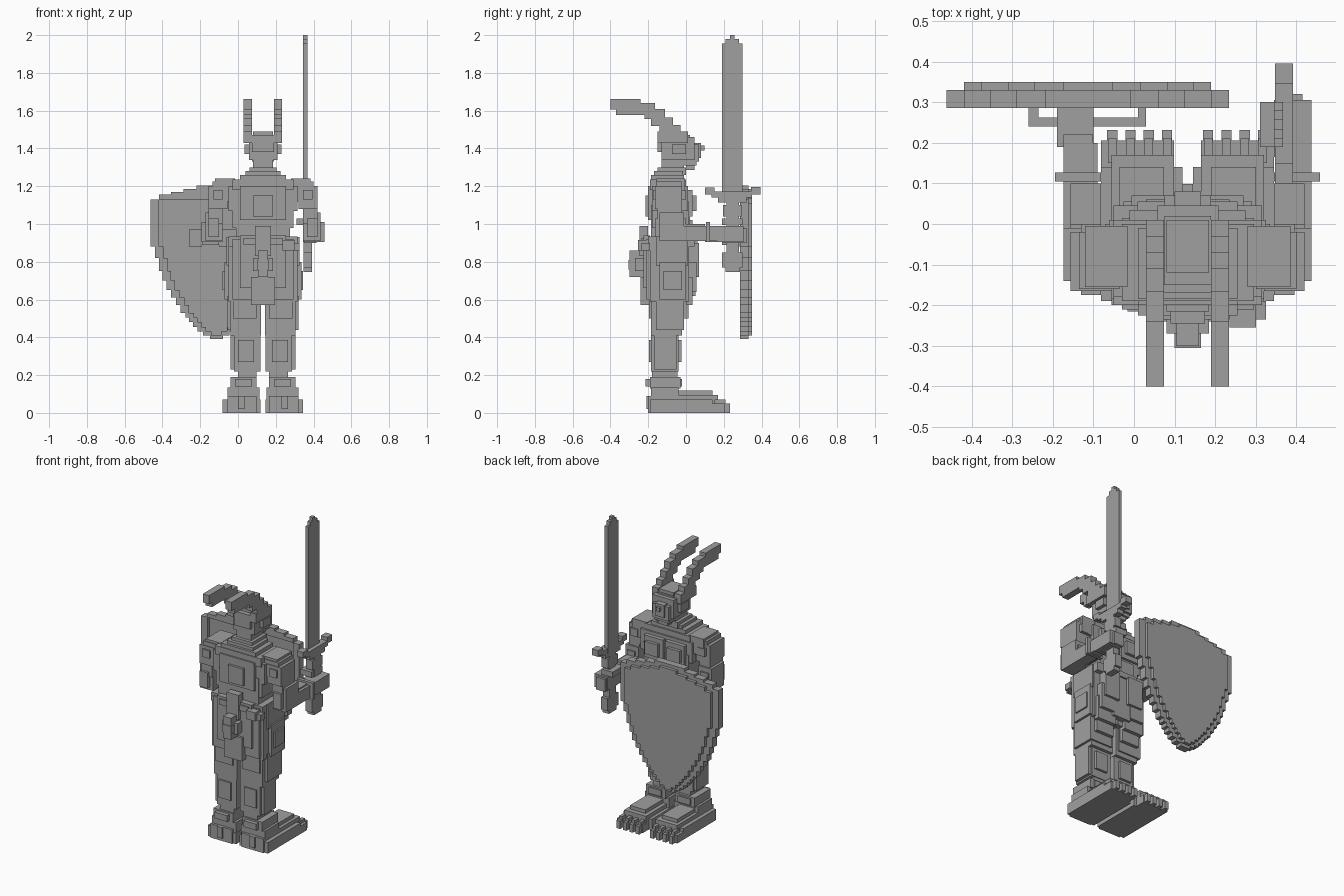
import bpy, bmesh
from mathutils import Vector

CX = 0.132  # mirror plane of the figure

steel = bpy.data.materials.new("plain grey")
steel.diffuse_color = (0.35, 0.35, 0.35, 1)


def part(name, boxes, mirror=False):
    """Blocky part made of boxes given as (x0, x1, y0, y1, z0, z1)."""
    bm = bmesh.new()
    boxes = list(boxes)
    if mirror:
        boxes += [(2 * CX - b[1], 2 * CX - b[0]) + tuple(b[2:]) for b in boxes]
    for x0, x1, y0, y1, z0, z1 in boxes:
        cube = bmesh.ops.create_cube(bm, size=1)["verts"]
        for v in cube:
            v.co = Vector(((x0 + x1) / 2 + v.co.x * (x1 - x0),
                           (y0 + y1) / 2 + v.co.y * (y1 - y0),
                           (z0 + z1) / 2 + v.co.z * (z1 - z0)))
    me = bpy.data.meshes.new(name)
    bm.to_mesh(me)
    bm.free()
    me.materials.append(steel)
    ob = bpy.data.objects.new(name, me)
    bpy.context.collection.objects.link(ob)
    return ob


# Feet with stepped insteps and four toes
foot = [(0.145, 0.345, -0.19, 0.14, 0, 0.07),
        (0.165, 0.32, -0.20, 0.14, 0.0, 0.09),
        (0.165, 0.345, 0.0, 0.205, 0, 0.05),
        (0.165, 0.32, -0.10, 0.17, 0.04, 0.095),
        (0.19, 0.30, -0.08, 0.14, 0.09, 0.118),
        (0.23, 0.265, -0.21, -0.18, 0.02, 0.09)]
foot += [(0.17 + i * 0.045, 0.195 + i * 0.045, 0.18, 0.232, 0, 0.05) for i in range(4)]
foot += [(0.172 + i * 0.045, 0.193 + i * 0.045, 0.15, 0.21, 0.04, 0.07) for i in range(4)]
part("feet", foot, True)

# Lower legs with ankle cuffs and calf plates
part("shins", [(0.15, 0.32, -0.185, -0.04, 0.07, 0.135),
               (0.165, 0.305, -0.19, -0.03, 0.13, 0.19),
               (0.19, 0.28, -0.215, -0.02, 0.14, 0.18),
               (0.165, 0.265, -0.18, -0.045, 0.18, 0.24),
               (0.145, 0.285, -0.185, -0.04, 0.22, 0.43),
               (0.165, 0.305, -0.17, -0.05, 0.23, 0.43),
               (0.18, 0.265, -0.195, -0.025, 0.27, 0.385)], True)

# Thighs with layered front plates
part("thighs", [(0.143, 0.305, -0.185, -0.02, 0.41, 0.60),
                (0.16, 0.32, -0.16, -0.01, 0.44, 0.62),
                (0.165, 0.29, -0.195, 0.012, 0.50, 0.66),
                (0.135, 0.315, -0.19, 0.015, 0.59, 0.92),
                (0.30, 0.335, -0.14, 0.0, 0.60, 0.80),
                (0.31, 0.345, -0.12, -0.02, 0.65, 0.75),
                (0.165, 0.30, 0.0, 0.035, 0.57, 0.72),
                (0.19, 0.29, 0.0, 0.055, 0.64, 0.80),
                (0.165, 0.27, 0.0, 0.07, 0.72, 0.90),
                (0.30, 0.325, -0.16, 0.01, 0.78, 0.93)], True)

# Back and front skirt flaps, belt and pouches
part("skirt", [(-0.03, 0.295, -0.21, -0.17, 0.60, 0.92),
               (0.01, 0.255, -0.225, -0.19, 0.66, 0.94),
               (0.07, 0.195, -0.24, -0.19, 0.57, 0.72),
               (0.07, 0.195, 0.0, 0.05, 0.62, 0.90)])
part("belt", [(-0.05, 0.315, -0.20, 0.045, 0.88, 0.935),
              (0.03, 0.235, -0.235, 0.06, 0.89, 0.925)])
part("back_buckle", [(0.08, 0.185, -0.27, -0.21, 0.75, 0.82),
                     (0.105, 0.16, -0.30, -0.21, 0.72, 0.86),
                     (0.10, 0.165, -0.305, -0.25, 0.76, 0.81),
                     (0.09, 0.175, -0.245, -0.20, 0.83, 0.99)])
part("side_pouch", [(0.235, 0.30, -0.255, -0.19, 0.86, 0.915),
                    (0.28, 0.325, -0.235, -0.19, 0.86, 0.90)])

# Torso, chest and back plates
part("torso", [(-0.01, 0.275, -0.185, 0.02, 0.90, 1.10),
               (-0.03, 0.295, -0.18, 0.015, 0.98, 1.12),
               (-0.05, 0.315, -0.18, 0.01, 1.07, 1.20),
               (-0.03, 0.295, -0.19, 0.0, 1.18, 1.235),
               (0.01, 0.255, -0.185, -0.01, 1.22, 1.26),
               (0.04, 0.225, -0.17, -0.015, 1.25, 1.28)])
part("chest_plates", [(0.14, 0.275, 0.0, 0.035, 1.04, 1.18),
                      (0.165, 0.255, 0.02, 0.055, 1.07, 1.15),
                      (0.135, 0.23, 0.0, 0.035, 0.93, 1.02)], True)
part("back_plates", [(0.01, 0.255, -0.20, -0.17, 1.02, 1.20),
                     (0.08, 0.185, -0.215, -0.18, 1.04, 1.15)])

# Upper arms and shoulder guards
part("shoulders", [(0.28, 0.385, -0.155, -0.005, 1.13, 1.24),
                   (0.30, 0.40, -0.16, -0.02, 1.12, 1.225),
                   (0.32, 0.42, -0.165, -0.02, 1.08, 1.20),
                   (0.345, 0.395, -0.175, 0.0, 1.13, 1.18)], True)
part("upper_arms", [(0.345, 0.42, -0.15, -0.02, 1.0, 1.12),
                    (0.345, 0.437, -0.14, -0.01, 0.91, 1.06),
                    (0.365, 0.42, -0.165, 0.0, 0.93, 1.03)], True)

# Forearms reach forward, with a cuff ring
part("forearms", [(0.365, 0.437, -0.04, 0.22, 0.91, 0.99),
                  (0.345, 0.42, -0.04, 0.10, 0.92, 1.0),
                  (0.345, 0.458, 0.105, 0.127, 0.905, 1.01)], True)
part("sword_hand", [(0.345, 0.437, 0.165, 0.305, 0.905, 0.99),
                    (0.31, 0.39, 0.19, 0.30, 0.995, 1.03),
                    (0.35, 0.415, 0.19, 0.32, 0.90, 0.98)])
part("shield_hand", [(-0.19, -0.10, 0.19, 0.285, 0.89, 0.985),
                     (-0.17, -0.09, 0.10, 0.20, 0.905, 0.99)])
part("shield_strap", [(-0.26, -0.19, 0.24, 0.262, 0.88, 0.97),
                      (-0.26, -0.235, 0.24, 0.31, 0.88, 0.97),
                      (-0.10, 0.03, 0.24, 0.262, 0.88, 0.97),
                      (0.01, 0.03, 0.24, 0.31, 0.88, 0.97)])

# Helmet and neck
part("neck", [(0.06, 0.205, -0.15, 0.0, 1.26, 1.30),
              (0.08, 0.185, -0.13, -0.01, 1.28, 1.36)])
part("helmet", [(0.058, 0.208, -0.13, 0.045, 1.34, 1.46),
                (0.075, 0.19, -0.15, 0.02, 1.38, 1.47),
                (0.08, 0.185, -0.12, 0.01, 1.44, 1.49),
                (0.035, 0.23, -0.075, 0.0, 1.37, 1.42),
                (0.08, 0.185, -0.02, 0.055, 1.31, 1.37),
                (0.10, 0.165, 0.0, 0.045, 1.285, 1.33),
                (0.075, 0.19, 0.02, 0.07, 1.33, 1.42),
                (0.12, 0.145, 0.05, 0.098, 1.39, 1.415),
                (0.10, 0.165, 0.03, 0.08, 1.35, 1.43)])

# Horns sweeping back from the helmet
horn_steps = [(-0.15, 0.01, 1.43, 1.49), (-0.14, -0.03, 1.48, 1.525),
              (-0.185, -0.07, 1.52, 1.565), (-0.22, -0.11, 1.555, 1.61),
              (-0.37, -0.165, 1.577, 1.64), (-0.40, -0.24, 1.607, 1.662)]
part("horns", [(0.19, 0.234) + s for s in horn_steps], True)

# Sword: stepped blade tip, cross guard, grip and pommel
part("blade", [(0.345, 0.367, 0.19, 0.30, 1.14, 1.955),
               (0.345, 0.367, 0.21, 0.28, 1.95, 1.98),
               (0.345, 0.367, 0.232, 0.257, 1.97, 2.0)])
part("sword_guard", [(0.347, 0.392, 0.135, 0.35, 1.14, 1.172),
                     (0.347, 0.392, 0.10, 0.15, 1.155, 1.192),
                     (0.347, 0.392, 0.345, 0.395, 1.155, 1.195),
                     (0.347, 0.392, 0.17, 0.32, 1.115, 1.15)])
part("sword_grip", [(0.347, 0.392, 0.215, 0.28, 0.76, 1.13),
                    (0.347, 0.392, 0.19, 0.30, 0.77, 0.85),
                    (0.347, 0.392, 0.21, 0.285, 0.747, 0.80),
                    (0.347, 0.392, 0.195, 0.295, 1.04, 1.10)])

# Shield in rows of (bottom, top, half width): slab, raised rim behind, plate in front
SX = -0.114
rows = [(0.39, 0.41, 0.035), (0.41, 0.43, 0.07), (0.43, 0.455, 0.10), (0.455, 0.48, 0.125),
        (0.48, 0.505, 0.145), (0.505, 0.53, 0.165), (0.53, 0.57, 0.19), (0.57, 0.61, 0.215),
        (0.61, 0.65, 0.24), (0.65, 0.70, 0.265), (0.70, 0.75, 0.285), (0.75, 0.82, 0.305),
        (0.82, 0.88, 0.325), (0.88, 1.13, 0.348), (1.13, 1.155, 0.305), (1.155, 1.17, 0.24),
        (1.17, 1.185, 0.175), (1.185, 1.205, 0.105)]
slab, rim, plate = [], [], []
for z0, z1, w in rows:
    slab.append((SX - w, SX + w, 0.305, 0.33, z0, z1))
    if w < 0.06 or z0 > 1.1:
        rim.append((SX - w, SX + w, 0.285, 0.305, z0, z1))
    else:
        rim.append((SX - w, SX - w + 0.045, 0.285, 0.305, z0, z1))
        rim.append((SX + w - 0.045, SX + w, 0.285, 0.305, z0, z1))
    if w > 0.06:
        dz = -0.02 if z0 > 1.1 else 0
        plate.append((SX - w + 0.044, SX + w - 0.044, 0.33, 0.35, z0 + dz, z1 + dz - (0.02 if w > 0.34 else 0)))
part("shield_slab", slab)
part("shield_rim", rim)
part("shield_plate", plate)
